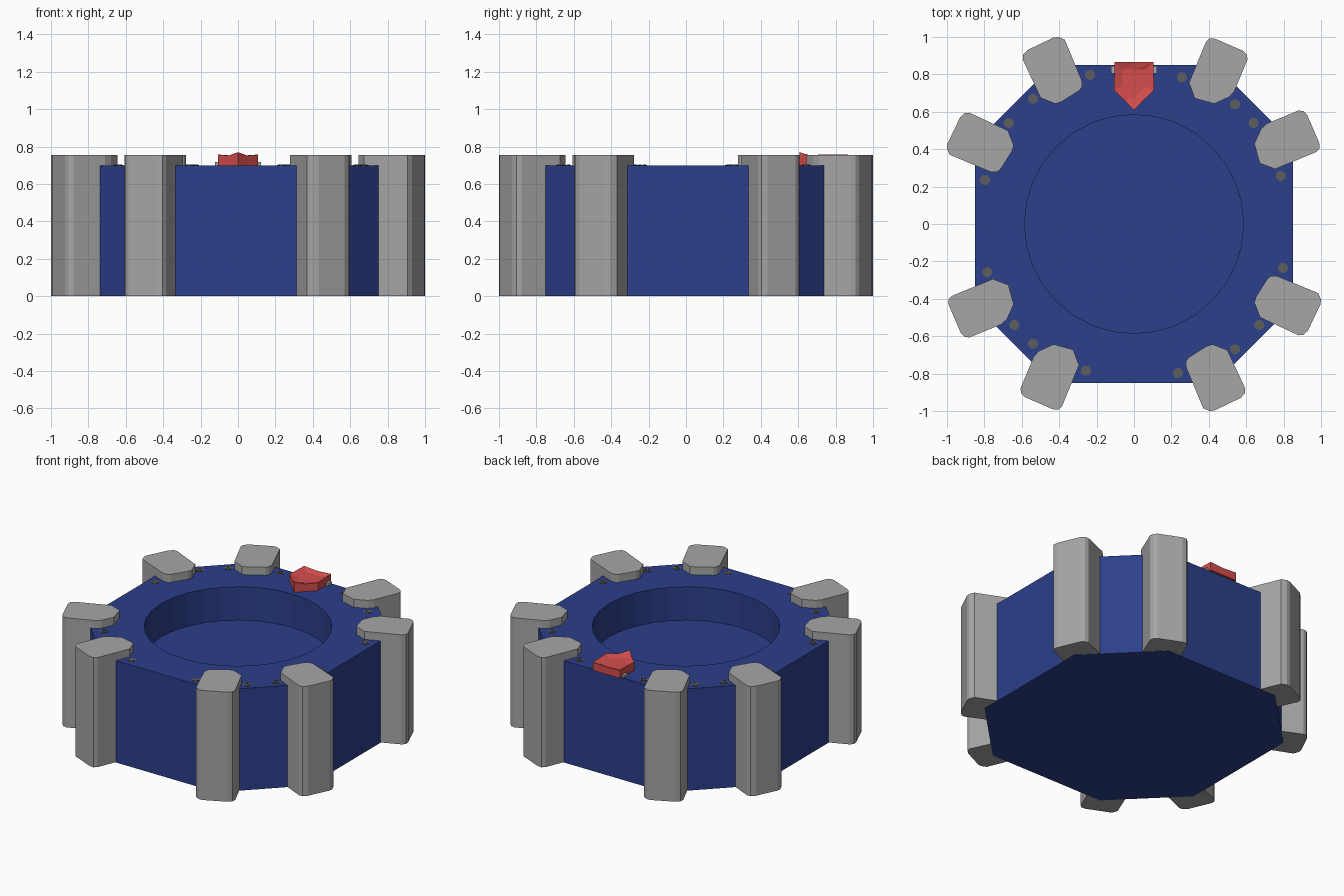
import bpy, bmesh, math

if "Cube" in bpy.data.objects:
    bpy.data.objects.remove(bpy.data.objects["Cube"])


def material(name, rgb):
    m = bpy.data.materials.new(name)
    m.diffuse_color = (*rgb, 1)
    m.use_nodes = True
    m.node_tree.nodes["Principled BSDF"].inputs["Base Color"].default_value = m.diffuse_color
    return m


blue = material("blue", (0.025, 0.05, 0.26))
red = material("red", (0.67, 0.075, 0.075))
grey = material("grey", (0.38, 0.38, 0.38))
dark = material("dark_grey", (0.11, 0.11, 0.11))


def finish(bm, name, mat=None):
    bmesh.ops.recalc_face_normals(bm, faces=bm.faces)
    me = bpy.data.meshes.new(name)
    bm.to_mesh(me)
    bm.free()
    ob = bpy.data.objects.new(name, me)
    bpy.context.collection.objects.link(ob)
    if mat:
        me.materials.append(mat)
    return ob


def add_prism(bm, pts, z0, z1):
    """Extrude a 2D outline between two heights."""
    face = bm.faces.new([bm.verts.new((x, y, z0)) for x, y in pts])
    ext = bmesh.ops.extrude_face_region(bm, geom=[face])
    # keep the starting face as the closed bottom
    top = [v for v in ext["geom"] if isinstance(v, bmesh.types.BMVert)]
    bmesh.ops.translate(bm, verts=top, vec=(0, 0, z1 - z0))


def prism(name, pts, z0, z1, mat=None):
    bm = bmesh.new()
    add_prism(bm, pts, z0, z1)
    return finish(bm, name, mat)


def ring(n, r, phase=0.0, cx=0.0, cy=0.0, sweep=2 * math.pi, steps=None):
    return [(cx + r * math.cos(phase + sweep * i / n),
             cy + r * math.sin(phase + sweep * i / n)) for i in range(steps or n)]


# Octagonal body with a round recess in the top
a, b = 0.85, 0.435
octagon = [(a, -b), (a, b), (b, a), (-b, a), (-a, b), (-a, -b), (-b, -a), (b, -a)]
body = prism("body", octagon, 0, 0.70, blue)
cutter = prism("recess_cutter", ring(32, 0.585), 0.47, 0.9, blue)
cutter.hide_render = True
cutter.hide_viewport = True
cut = body.modifiers.new("recess", "BOOLEAN")
cut.operation = "DIFFERENCE"
cut.object = cutter
cut.solver = "EXACT"

# Corner pillars: two outlines, repeated by half turn and diagonal mirroring
pillar_a = [(0.405, 0.993), (0.435, 0.99), (0.585, 0.925), (0.603, 0.905), (0.607, 0.88),
            (0.537, 0.71), (0.51, 0.68), (0.43, 0.643), (0.325, 0.672), (0.294, 0.755),
            (0.385, 0.975)]
pillar_b = [(-0.405, 1.0), (-0.37, 0.985), (-0.278, 0.765), (-0.278, 0.735), (-0.29, 0.715),
            (-0.39, 0.652), (-0.42, 0.643), (-0.5, 0.675), (-0.595, 0.88), (-0.593, 0.905),
            (-0.57, 0.93), (-0.43, 0.997)]
screws_a = [(0.257, 0.785), (0.54, 0.64)]
screws_b = [(-0.235, 0.797), (-0.54, 0.67)]


def screw(name, x, y, angle):
    """Flat screw head split by a slot."""
    bm = bmesh.new()
    add_prism(bm, ring(14, 0.027, 0, x, y), 0.69, 0.7015)
    for side in (0, math.pi):
        half = ring(8, 0.02, angle + side + 0.25, x, y, math.pi - 0.5, 9)
        add_prism(bm, half, 0.701, 0.704)
    finish(bm, name, dark)


for group, pillar, screws, d in (("a", pillar_a, screws_a, 1), ("b", pillar_b, screws_b, -1)):
    for s in (1, -1):
        for swap in (False, True):
            def place(p):
                x, y = p
                if swap:
                    x, y = d * y, d * x
                return s * x, s * y
            tag = f"{group}_{'front' if s < 0 else 'back'}_{'side' if swap else 'end'}"
            prism("pillar_" + tag, [place(p) for p in pillar], 0.002, 0.755, grey)
            for i, p in enumerate(screws):
                screw(f"screw_{tag}_{i}", *place(p), angle=0.9 * i + s + swap)

# Red pointer with a dished top
half = [(0.0, 0.608, 0.77), (0.05, 0.66, 0.752), (0.108, 0.715, 0.757), (0.103, 0.865, 0.757)]
outline = half + [(0, 0.865, 0.75)] + [(-x, y, z) for x, y, z in half[:0:-1]]
bm = bmesh.new()
low = [bm.verts.new((x, y, 0.70)) for x, y, z in outline]
high = [bm.verts.new(p) for p in outline]
inner = [bm.verts.new((x * 0.6, 0.77 + (y - 0.77) * 0.6, 0.74)) for x, y, z in outline]
bm.faces.new(low)
bm.faces.new(inner)
for i in range(len(outline)):
    j = (i + 1) % len(outline)
    bm.faces.new((low[i], low[j], high[j], high[i]))
    bm.faces.new((high[i], high[j], inner[j]))
    bm.faces.new((high[i], inner[j], inner[i]))
finish(bm, "pointer", red)

# Hinge pin under the pointer
prism("pointer_hinge", [(-0.122, 0.805), (0.122, 0.805), (0.122, 0.845), (-0.122, 0.845)],
      0.695, 0.718, grey)
